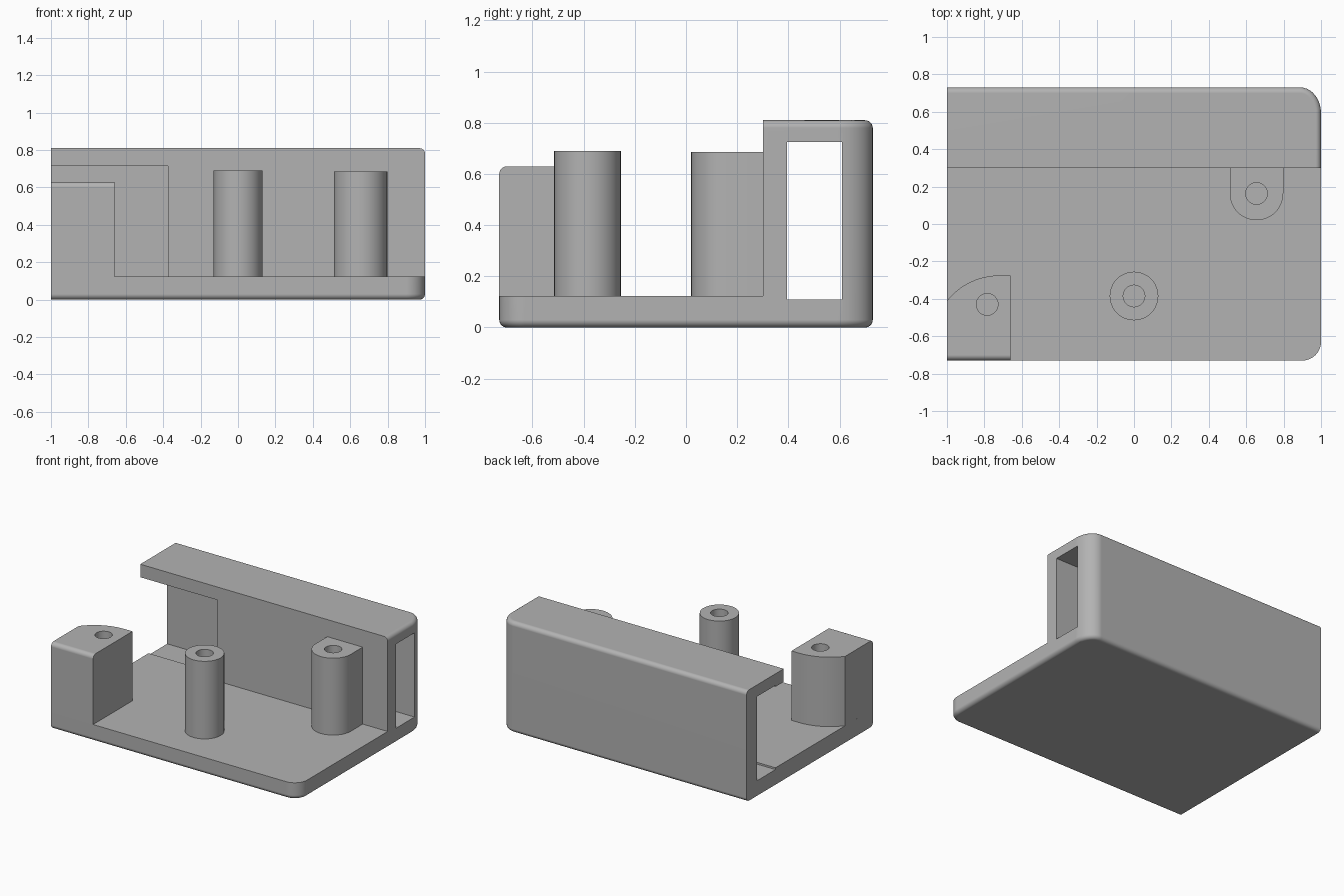
import bpy, bmesh, math

cube = bpy.data.objects.get("Cube")
if cube:
    bpy.data.objects.remove(cube, do_unlink=True)

grey = bpy.data.materials.new("light grey plastic")
grey.use_nodes = True
colour = (0.45, 0.45, 0.45, 1)
grey.diffuse_color = colour
grey.node_tree.nodes["Principled BSDF"].inputs["Base Color"].default_value = colour

FLOOR, TOP, HALF_Y, WALL_Y = 0.123, 0.81, 0.73, 0.3


def arc(cx, cy, rx, ry, start, end, steps=10):
    angles = [math.radians(start + (end - start) * i / steps) for i in range(steps + 1)]
    return [(cx + rx * math.cos(a), cy + ry * math.sin(a)) for a in angles]


def prism(name, outline, z0, z1, round_edge=None, radius=0.03):
    """Extrude a plan outline; round the edges picked by a rule on their midpoint."""
    bm = bmesh.new()
    base = bm.faces.new([bm.verts.new((x, y, z0)) for x, y in outline])
    top = bmesh.ops.extrude_face_region(bm, geom=[base])["geom"]
    for v in top:
        if isinstance(v, bmesh.types.BMVert):
            v.co.z = z1
    bmesh.ops.recalc_face_normals(bm, faces=bm.faces)
    if round_edge:
        picked = [e for e in bm.edges
                  if abs(e.verts[0].co.z - e.verts[1].co.z) < 1e-6
                  and round_edge((e.verts[0].co + e.verts[1].co) / 2)]
        bmesh.ops.bevel(bm, geom=picked, offset=radius, offset_type='OFFSET',
                        segments=6, profile=0.5, affect='EDGES')
    mesh = bpy.data.meshes.new(name)
    bm.to_mesh(mesh)
    bm.free()
    mesh.materials.append(grey)
    obj = bpy.data.objects.new(name, mesh)
    bpy.context.collection.objects.link(obj)
    return obj


def box(name, x0, x1, y0, y1, z0, z1):
    return prism(name, [(x0, y0), (x1, y0), (x1, y1), (x0, y1)], z0, z1)


def combine(target, tool, operation='DIFFERENCE'):
    mod = target.modifiers.new("combine", 'BOOLEAN')
    mod.operation, mod.solver, mod.object = operation, 'EXACT', tool
    bpy.context.view_layer.objects.active = target
    bpy.ops.object.modifier_apply(modifier=mod.name)
    bpy.data.objects.remove(tool, do_unlink=True)


def screw_hole(target, x, y):
    combine(target, prism("hole_cutter", arc(x, y, 0.058, 0.058, 0, 350, 35), FLOOR, 1))


def finish(obj):
    bm = bmesh.new()
    bm.from_mesh(obj.data)
    bmesh.ops.remove_doubles(bm, verts=bm.verts, dist=1e-5)
    bmesh.ops.dissolve_limit(bm, angle_limit=math.radians(0.5), verts=bm.verts, edges=bm.edges)
    bm.to_mesh(obj.data)
    bm.free()
    bpy.ops.object.select_all(action='DESELECT')
    obj.select_set(True)
    bpy.context.view_layer.objects.active = obj
    bpy.ops.object.shade_smooth_by_angle(angle=math.radians(30))
    normals = obj.modifiers.new("flat faces", 'WEIGHTED_NORMAL')
    normals.keep_sharp = True


# Shell: rounded block, cut down to a floor plate with a hollow rear rail
outline = ([(-1, -HALF_Y)] + arc(0.9, -HALF_Y + 0.1, 0.1, 0.1, -90, 0)
           + arc(0.89, 0.59, 0.11, HALF_Y - 0.59, 0, 90) + [(-1, HALF_Y)])
shell = prism("case_shell", outline, 0, TOP, lambda m: m.x > -0.99)
combine(shell, box("front_cutter", -1.2, 1.2, -1, WALL_Y, FLOOR, 1))
combine(shell, box("slot_cutter", -1.2, 1.2, 0.395, 0.61, 0.11, 0.725))
combine(shell, box("opening_cutter", -1.2, -0.375, 0.2, 0.5, FLOOR, 0.715))

# Corner mount, one piece with the floor
corner = ([(-1, -HALF_Y), (-0.66, -HALF_Y), (-0.66, -0.275)]
          + arc(-0.72, -0.633, 0.358, 0.358, 90, 141.45))
mount = prism("corner_mount", corner, 0.06, 0.63,
              lambda m: m.z > 0.6 and m.y < -HALF_Y + 0.01)
combine(shell, mount, 'UNION')
screw_hole(shell, -0.785, -0.43)
finish(shell)

# Free-standing round post
post = prism("centre_post", arc(0, -0.385, 0.13, 0.13, 0, 352.5, 47), FLOOR, 0.69)
screw_hole(post, 0, -0.385)
finish(post)

# Post joined to the rail
rail_post = prism("rail_post", [(0.798, WALL_Y), (0.512, WALL_Y)]
                  + arc(0.655, 0.163, 0.143, 0.143, 180, 360, 24), FLOOR, 0.685)
screw_hole(rail_post, 0.655, 0.163)
finish(rail_post)
